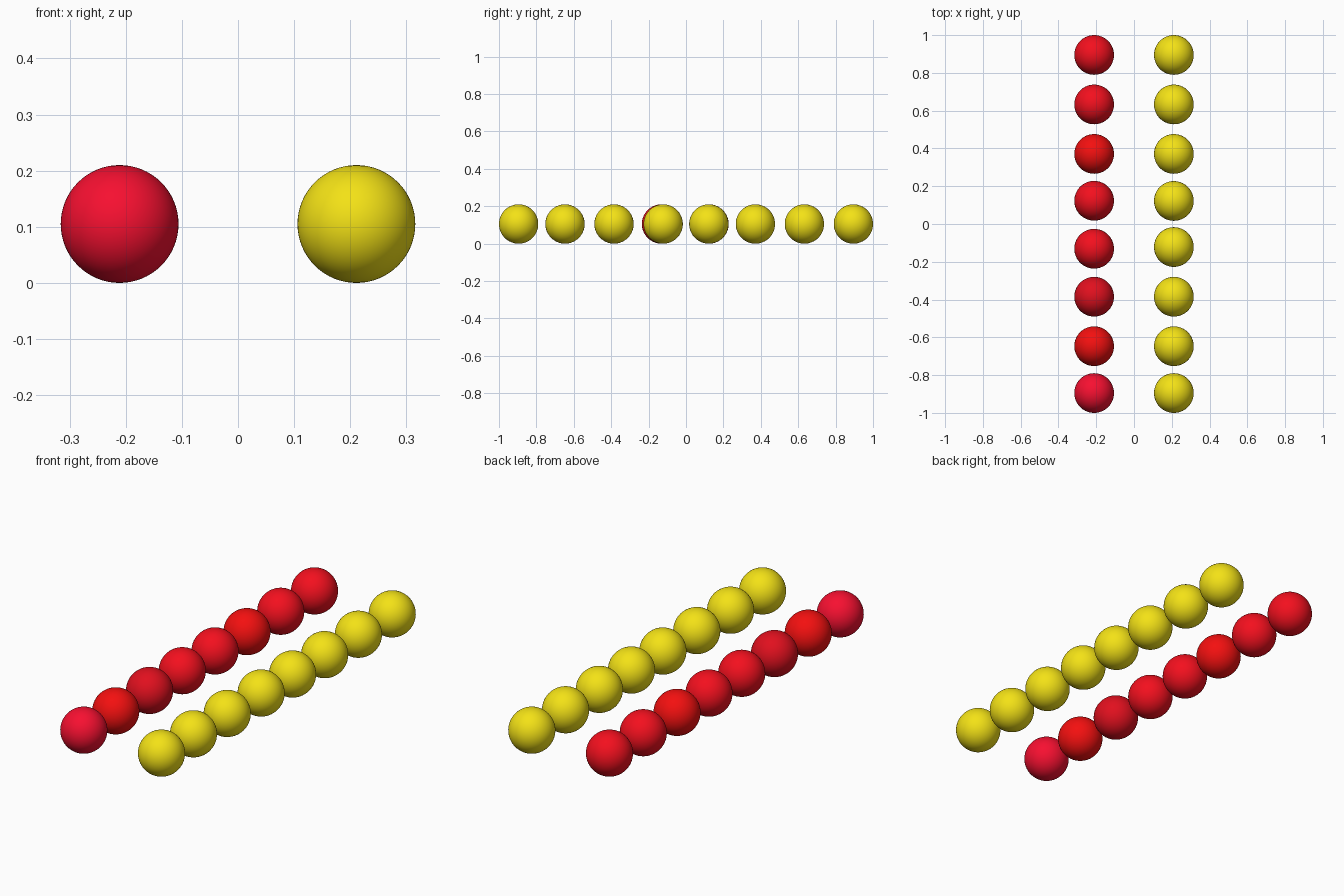
import bpy

if "Cube" in bpy.data.objects:
    bpy.data.objects.remove(bpy.data.objects["Cube"])

R = 0.105   # ball radius
X = 0.211   # distance of each row from the centre line


def material(name, rgb):
    mat = bpy.data.materials.new(name)
    mat.diffuse_color = (*rgb, 1.0)
    mat.use_nodes = True
    mat.node_tree.nodes["Principled BSDF"].inputs["Base Color"].default_value = mat.diffuse_color
    return mat


def ball(name, x, y, mat):
    bpy.ops.mesh.primitive_uv_sphere_add(segments=64, ring_count=32, radius=R,
                                         location=(x, y, R))
    obj = bpy.context.object
    obj.name = name
    bpy.ops.object.shade_smooth()
    obj.data.materials.append(mat)


yellow = material("yellow", (0.90, 0.76, 0.008))
reds = {
    "crimson": material("crimson", (0.93, 0.005, 0.03)),
    "bright": material("bright_red", (0.90, 0.005, 0.005)),
    "deep": material("deep_red", (0.75, 0.005, 0.013)),
    "red": material("red", (0.90, 0.005, 0.013)),
}

# Red row, front to back, with slightly varying shades
red_row = [(-0.895, "crimson"), (-0.647, "bright"), (-0.385, "deep"),
           (-0.131, "red"), (0.123, "red"), (0.371, "bright"),
           (0.633, "red"), (0.895, "red")]
for i, (y, shade) in enumerate(red_row):
    ball(f"red_ball_{i + 1}", -X, y, reds[shade])

# Yellow row
yellow_row = [-0.895, -0.647, -0.385, -0.122, 0.122, 0.371, 0.633, 0.895]
for i, y in enumerate(yellow_row):
    ball(f"yellow_ball_{i + 1}", X, y, yellow)
